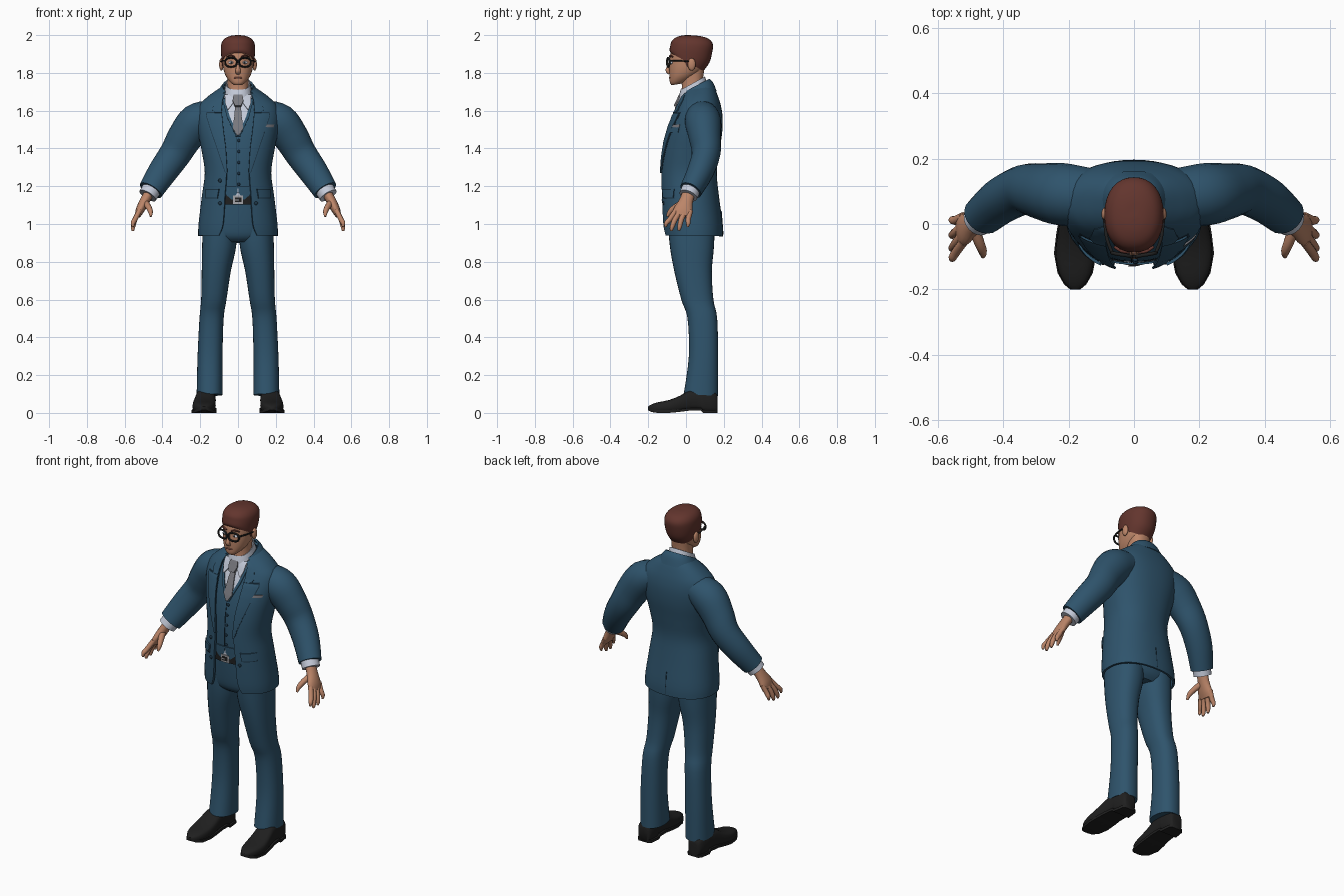
import bpy, bmesh, math
from mathutils import Vector, Matrix


def mat(name, r, g, b):
    m = bpy.data.materials.new(name)
    m.diffuse_color = (r, g, b, 1)
    return m


SUIT = mat("suit_blue", .028, .088, .15)
SKIN = mat("skin", .50, .235, .14)
HAIR = mat("hair_brown", .125, .036, .027)
BLACK = mat("black_leather", .014, .014, .014)
SHIRT = mat("shirt_white", .56, .60, .70)
TIE = mat("tie_grey", .19, .19, .21)
METAL = mat("buckle_metal", .38, .38, .40)
LIPS = mat("lips", .36, .13, .09)
SEAM = mat("dark_seam", .012, .035, .06)


def spline(rows, m):
    """Resample rows of numbers with a Catmull-Rom curve, m steps each."""
    out, n = [], len(rows)
    for i in range(n - 1):
        p0, p1, p2, p3 = (rows[max(i - 1, 0)], rows[i], rows[i + 1], rows[min(i + 2, n - 1)])
        for j in range(m):
            t = j / m
            out.append([.5 * (2 * b + (c - a) * t + (2 * a - 5 * b + 4 * c - d) * t * t
                              + (3 * b - a - 3 * c + d) * t ** 3) for a, b, c, d in zip(p0, p1, p2, p3)])
    return out + [list(rows[-1])]


def finish(name, bm, material, mirror=False, thick=0):
    bmesh.ops.recalc_face_normals(bm, faces=bm.faces)
    me = bpy.data.meshes.new(name)
    bm.to_mesh(me)
    bm.free()
    me.shade_smooth()
    me.materials.append(material)
    ob = bpy.data.objects.new(name, me)
    bpy.context.collection.objects.link(ob)
    if thick:
        s = ob.modifiers.new("thickness", 'SOLIDIFY')
        s.thickness, s.offset = thick, 0
    if mirror:
        ob.modifiers.new("mirror", 'MIRROR').use_mirror_merge = False
    e = ob.modifiers.new("sharp_edges", 'EDGE_SPLIT')
    e.split_angle = math.radians(45)
    return ob


def skin(name, rings, material, closed=True, caps=True, **kw):
    """Bridge a list of point rings into one surface."""
    bm = bmesh.new()
    vs = [[bm.verts.new(p) for p in r] for r in rings]
    n = len(vs[0])
    for a, b in zip(vs, vs[1:]):
        for i in range(n if closed else n - 1):
            j = (i + 1) % n
            bm.faces.new((a[i], a[j], b[j], b[i]))
    if closed and caps:
        bm.faces.new(vs[0])
        bm.faces.new(vs[-1])
    return finish(name, bm, material, **kw)


def power(v, e):
    return math.copysign(abs(v) ** e, v)


def body(name, rows, material, k=2.3, n=32, m=4, opened=False, **kw):
    """Upright loft. Row: front z, back z, centre x, half width, front y, back y, opening."""
    rings = []
    for zf, zb, cx, rx, yf, yb, w in spline(rows, m):
        t0 = math.asin(min(.99, (w / rx) ** (k / 2))) if opened else 0
        ring = []
        for i in range(n + 1 if opened else n):
            t = t0 + (2 * math.pi - 2 * t0) * i / n
            f = (1 - power(math.cos(t), 2 / k)) / 2
            ring.append((cx + rx * power(math.sin(t), 2 / k), yf + (yb - yf) * f, zf + (zb - zf) * f))
        rings.append(ring)
    return skin(name, rings, material, closed=not opened, **kw)


def tube(name, rows, material, n=16, m=4, **kw):
    """Limb along a path. Row: x, y, z, radius front-back, radius across."""
    rows = spline(rows, m)
    pts = [Vector(r[:3]) for r in rows]
    rings = []
    for i, p in enumerate(pts):
        d = (pts[min(i + 1, len(pts) - 1)] - pts[max(i - 1, 0)]).normalized()
        ref = Vector((0, 1, 0)) if abs(d.y) < .9 else Vector((0, 0, 1))
        u = (ref - d * ref.dot(d)).normalized()
        v = d.cross(u)
        rings.append([p + u * rows[i][3] * math.cos(a) + v * rows[i][4] * math.sin(a)
                      for a in (2 * math.pi * j / n for j in range(n))])
    return skin(name, rings, material, **kw)


def ball(name, c, r, material, mirror=False):
    bm = bmesh.new()
    bmesh.ops.create_uvsphere(bm, u_segments=16, v_segments=10, radius=1,
                              matrix=Matrix.Translation(c) @ Matrix.Diagonal((*r, 1)))
    return finish(name, bm, material, mirror=mirror)


# Jacket profile, also used to place everything on the chest
COAT = [(.94, .935, 0, .205, -.115, .19, .10), (1.0, 1.0, 0, .203, -.122, .188, .078),
        (1.15, 1.15, 0, .185, -.128, .168, .068), (1.27, 1.27, 0, .170, -.13, .157, .060),
        (1.38, 1.38, 0, .185, -.122, .17, .070), (1.48, 1.48, 0, .205, -.102, .185, .082),
        (1.56, 1.56, 0, .215, -.074, .188, .088), (1.62, 1.62, 0, .205, -.045, .18, .09),
        (1.655, 1.67, 0, .165, -.03, .165, .088), (1.68, 1.71, 0, .12, -.018, .148, .08),
        (1.695, 1.735, 0, .085, -.01, .128, .065)]
FINE = spline(COAT, 8)


def front_y(x, z):
    a = min(FINE, key=lambda r: abs(r[0] - z))
    f = (1 - min(1, abs(x) / a[3]) ** 2.3) ** (1 / 2.3)
    return (a[4] + a[5]) / 2 - (a[5] - a[4]) / 2 * f


def plate(name, rows, material, off, thick=.006, nx=8, m=3, **kw):
    """Thin cloth plate laid over the chest. Row: z, x start, x end."""
    rings = []
    for a, b in zip(rows, rows[1:]):
        for j in range(m + (b is rows[-1])):
            z, x0, x1 = (p + (q - p) * j / m for p, q in zip(a, b))
            xs = [x0 + (x1 - x0) * i / nx for i in range(nx + 1)]
            rings.append([(x, front_y(x, z) - off, z) for x in xs])
    return skin(name, rings, material, closed=False, thick=thick, **kw)


# Trousers
body("trouser_leg", [(.10, .09, .15, .069, -.012, .17, 0), (.3, .3, .148, .066, .015, .17, 0),
                     (.5, .5, .14, .064, .008, .165, 0), (.6, .6, .128, .067, -.025, .145, 0),
                     (.75, .75, .115, .077, -.062, .137, 0), (.88, .88, .1, .09, -.085, .148, 0),
                     (1.0, 1.0, .095, .09, -.095, .152, 0)], SUIT, mirror=True)
body("trouser_hips", [(.905, .9, 0, .13, -.06, .12, 0), (.94, .94, 0, .18, -.092, .148, 0),
                      (1.03, 1.03, 0, .182, -.105, .155, 0), (1.17, 1.17, 0, .165, -.113, .145, 0)], SUIT)

# Shoes: sections along the foot (y, centre x, half width, bottom, height)
shoe = [(.168, .165, .028, 0, .08), (.155, .166, .042, 0, .11), (.09, .168, .05, 0, .125), (.08, .168, .05, .012, .125),
        (.02, .172, .053, .012, .12), (-.03, .176, .058, .006, .092), (-.09, .18, .061, 0, .068),
        (-.15, .18, .05, 0, .056), (-.185, .18, .03, .006, .044), (-.2, .18, .012, .014, .034)]
skin("shoe", [[(cx + w * power(math.cos(a), .7), y, (zb + zt) / 2 + (zt - zb) / 2 * power(math.sin(a), .6))
               for a in (2 * math.pi * i / 20 for i in range(20))] for y, cx, w, zb, zt in spline(shoe, 2)],
     BLACK, mirror=True)
skin("shoe_sole", [[(cx + (w + .004) * sx, y, z) for sx, z in ((-1, zb), (1, zb), (1, zb + .015), (-1, zb + .015))]
                   for y, cx, w, zb, zt in shoe], BLACK, mirror=True)

# Waistcoat under the open jacket
body("waistcoat", [(a, b, c, r - .014, f + .014, k - .014, w) for a, b, c, r, f, k, w in COAT[2:10]], SUIT)
plate("waistcoat_point", [(1.13, .028, .034), (1.165, .004, .075), (1.2, 0, .075)], SUIT, -.008, mirror=True)
plate("shirt_gap", [(1.15, -.03, .03), (1.19, -.004, .004)], SHIRT, -.01)
plate("waistcoat_seam", [(1.18, -.009, -.006), (1.47, -.009, -.006)], SEAM, -.012, .003, nx=1)
for i in range(5):
    z = 1.21 + i * .058
    ball("waistcoat_button", (.004, front_y(0, z) + .012, z), (.008, .006, .008), SEAM)

# Belt and buckle
plate("belt", [(1.103, -.085, .085), (1.15, -.085, .085)], BLACK, -.012)
plate("buckle", [(1.106, -.026, .026), (1.15, -.026, .026)], METAL, -.005)
plate("buckle_hole", [(1.116, -.016, .018), (1.14, -.016, .018)], BLACK, -.0015, .004)
plate("buckle_prong", [(1.125, -.018, .006), (1.131, -.018, .006)], METAL, .001, .003)

# Shirt front, collar and tie
plate("shirt_front", [(1.475, -.002, .002), (1.57, -.046, .046), (1.69, -.075, .075)], SHIRT, -.009)
body("shirt_collar", [(1.645, 1.70, 0, .078, -.04, .125, 0), (1.68, 1.745, 0, .068, -.034, .11, 0),
                      (1.71, 1.78, 0, .063, -.026, .098, 0)], SHIRT, caps=False, thick=.005)
plate("collar_wing", [(1.605, .052, .056), (1.64, .026, .068), (1.685, .006, .07)], SHIRT, .008, mirror=True)
plate("waistcoat_neckline", [(1.465, -.002, .012), (1.57, .044, .06), (1.67, .072, .085)], SUIT, -.004, mirror=True)
plate("tie_blade", [(1.47, -.006, .006), (1.505, -.027, .027), (1.63, -.014, .014)], TIE, 0)
plate("tie_knot", [(1.622, -.016, .016), (1.65, -.028, .028), (1.682, -.024, .024)], TIE, .012, .018)

# Jacket shell, collar, lapels and pockets
body("jacket", COAT, SUIT, opened=True, n=44, thick=.012)
body("jacket_collar", [(1.655, 1.70, 0, .112, -.032, .158, .082), (1.672, 1.745, 0, .093, -.026, .14, .074),
                       (1.69, 1.765, 0, .078, -.018, .12, .064)], SUIT, opened=True, thick=.01)
plate("lapel", [(1.27, .056, .064), (1.4, .064, .108), (1.5, .077, .142), (1.572, .084, .165), (1.588, .085, .162)],
      SUIT, .010, mirror=True)
plate("lapel_collar", [(1.588, .085, .122), (1.605, .086, .136), (1.655, .082, .122), (1.69, .068, .08)],
      SUIT, .011, mirror=True)
plate("lapel_shadow", [(1.27, .06, .068), (1.4, .07, .112), (1.5, .08, .146), (1.572, .087, .169), (1.592, .09, .166)],
      SEAM, .006, .004, mirror=True)
plate("hip_pocket_flap", [(1.14, .108, .169), (1.185, .1, .167)], SUIT, .012, .009, mirror=True)
plate("hip_pocket_edge", [(1.134, .106, .171), (1.14, .106, .171)], SEAM, .009, .006, m=1, mirror=True)
plate("breast_pocket", [(1.485, .138, .185), (1.512, .138, .188)], SUIT, .009)
plate("pocket_square", [(1.512, .142, .186), (1.526, .146, .19)], TIE, .009)
for s, z in ((-1, 1.11), (-1, 1.23), (1, 1.11)):
    ball("jacket_button", (s * .095, front_y(.095, z) - .007, z), (.01, .005, .01), SEAM)
# Back vent
skin("back_vent", [[(x, y, z) for x in (-.002, .002)] for y, z in ((.1965, .945), (.187, 1.07))],
     SEAM, closed=False, thick=.004)

# Sleeves, shirt cuffs and hands
tube("sleeve", [(.13, .085, 1.578, .085, .08), (.215, .09, 1.54, .096, .1), (.28, .1, 1.46, .086, .093),
                (.332, .106, 1.372, .076, .084), (.4, .075, 1.275, .07, .077), (.462, .025, 1.178, .06, .066)],
     SUIT, n=20, mirror=True)
tube("shirt_cuff", [(.45, .032, 1.195, .05, .052), (.478, .012, 1.15, .05, .05)], SHIRT, n=20, mirror=True)
for i in range(3):
    ball("sleeve_button", (.462 - i * .016, .086 + i * .015, 1.21 + i * .025), (.008, .008, .008), SEAM, True)
tube("palm", [(.47, .015, 1.165, .034, .026), (.495, 0, 1.12, .037, .026), (.518, -.015, 1.075, .05, .023),
              (.532, -.02, 1.042, .05, .015)], SKIN, mirror=True)
for i, (ty, tz) in enumerate(((-.108, .985), (-.078, .963), (-.038, .965), (.008, .985))):
    ky = -.055 + i * .026
    tube("finger", [(.522, ky, 1.07, .014, .014), (.545, (ky + ty) / 2 - .004, 1.025, .014, .014),
                    (.556, ty + .004, tz + .02, .012, .012), (.556, ty, tz, .006, .006)],
         SKIN, n=10, m=3, mirror=True)
tube("thumb", [(.492, -.01, 1.115, .018, .018), (.474, -.055, 1.09, .017, .016), (.463, -.085, 1.065, .013, .013),
               (.462, -.1, 1.04, .006, .006)], SKIN, n=10, m=3, mirror=True)

# Neck and head
body("neck", [(1.65, 1.70, 0, .06, -.03, .1, 0), (1.73, 1.76, 0, .055, -.022, .09, 0),
              (1.80, 1.84, 0, .058, -.03, .1, 0)], SKIN)
body("head", [(1.735, 1.742, 0, .024, -.076, -.03, 0), (1.748, 1.757, 0, .042, -.085, .01, 0),
              (1.78, 1.785, 0, .064, -.087, .055, 0), (1.82, 1.82, 0, .077, -.088, .095, 0),
              (1.86, 1.86, 0, .082, -.086, .115, 0), (1.90, 1.90, 0, .083, -.082, .12, 0),
              (1.94, 1.94, 0, .078, -.065, .115, 0), (1.97, 1.97, 0, .06, -.04, .09, 0)], SKIN, k=2.2)
tube("nose", [(0, -.083, 1.86, .008, .008), (0, -.091, 1.835, .009, .009), (0, -.097, 1.812, .011, .014),
              (0, -.086, 1.796, .007, .012)], SKIN, n=12)
ball("ear", (.088, .03, 1.845), (.012, .021, .033), SKIN, True)
ball("mouth", (0, -.085, 1.774), (.024, .006, .005), LIPS)
ball("eye", (.035, -.076, 1.855), (.015, .009, .008), SHIRT, True)
ball("pupil", (.035, -.083, 1.855), (.006, .004, .006), BLACK, True)
tube("eyebrow", [(.016, -.086, 1.884, .005, .004), (.038, -.083, 1.892, .005, .005), (.06, -.07, 1.885, .004, .003)],
     HAIR, n=8, mirror=True)

# Hair cap with a hairline falling towards the nape
body("hair", [(1.905, 1.81, 0, .084, -.08, .092, 0), (1.92, 1.855, 0, .0885, -.087, .124, 0),
              (1.945, 1.91, 0, .091, -.083, .139, 0), (1.968, 1.952, 0, .086, -.076, .142, 0),
              (1.987, 1.98, 0, .068, -.055, .12, 0), (1.998, 1.994, 0, .038, -.02, .08, 0),
              (2.0, 1.998, 0, .008, .02, .04, 0)], HAIR, k=2.2)
ball("sideburn", (.08, .012, 1.868), (.007, .015, .036), HAIR, True)

# Glasses
rim = [(.037 + .031 * power(math.cos(a), .8), -.094 + .006 * math.cos(a), 1.856 + .024 * power(math.sin(a), .8))
       for a in (2 * math.pi * i / 24 for i in range(25))]
tube("glasses_rim", [(*p, .0055, .005) for p in rim], BLACK, n=8, m=1, mirror=True)
tube("glasses_bridge", [(-.009, -.099, 1.863, .004, .004), (.009, -.099, 1.863, .004, .004)], BLACK, n=8)
tube("glasses_temple", [(.066, -.09, 1.864, .005, .005), (.084, -.04, 1.864, .004, .005), (.092, .03, 1.86, .003, .004)],
     BLACK, n=8, mirror=True)
